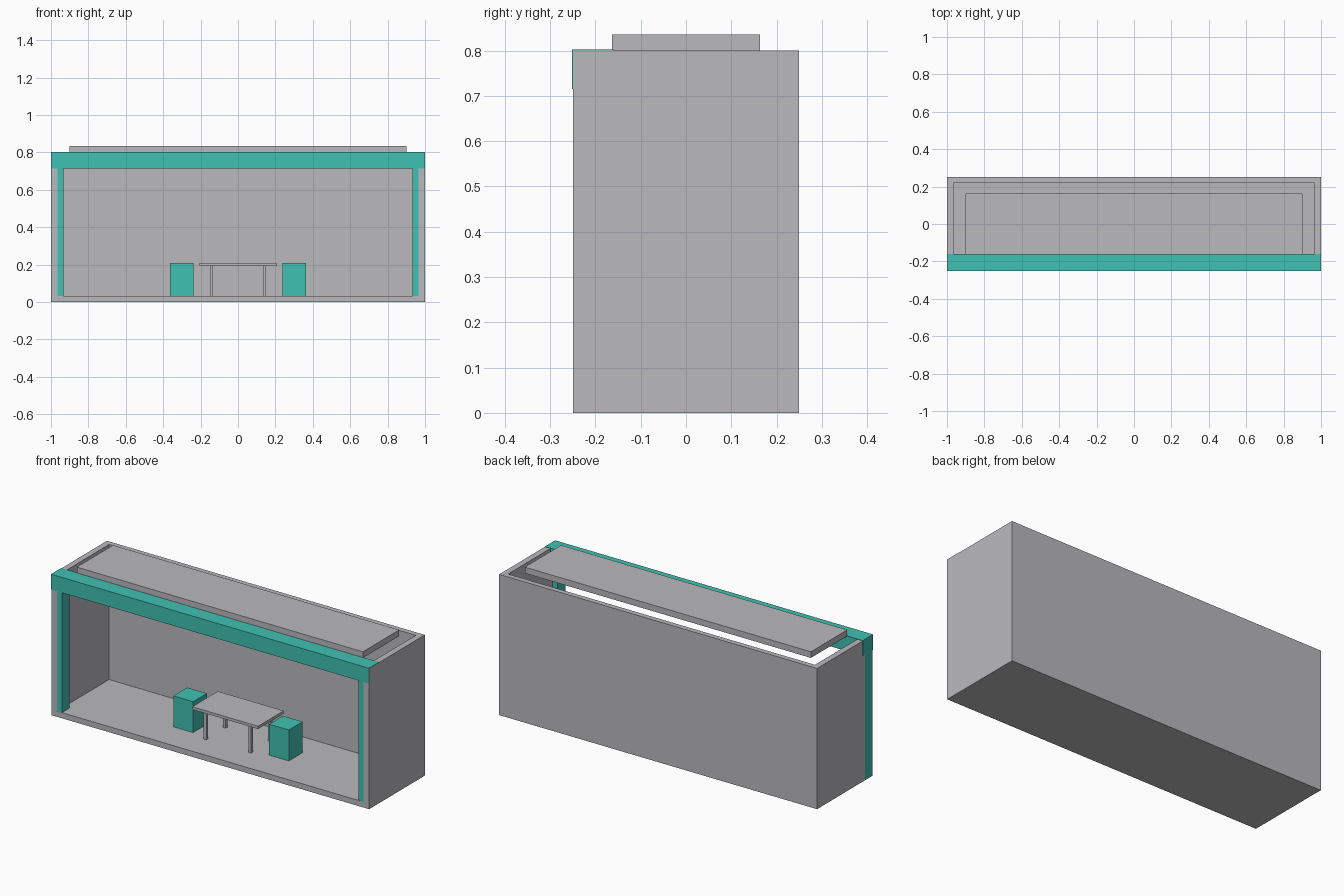
import bpy
import bmesh
from mathutils import Vector

cube = bpy.data.objects.get("Cube")
if cube:
    bpy.data.objects.remove(cube, do_unlink=True)


def make_material(name, color):
    mat = bpy.data.materials.new(name)
    mat.use_nodes = True
    mat.diffuse_color = color
    mat.node_tree.nodes["Principled BSDF"].inputs["Base Color"].default_value = color
    return mat


GREY = make_material("light_grey", (0.49, 0.49, 0.515, 1))
TEAL = make_material("teal", (0.051, 0.533, 0.445, 1))


def box(name, mat, x, y, z):
    """Axis-aligned box from (min, max) ranges."""
    lo, hi = (Vector(c) for c in zip(x, y, z))
    bm = bmesh.new()
    bmesh.ops.create_cube(bm, size=1)
    for v in bm.verts:
        v.co = (lo + hi) / 2 + v.co * (hi - lo)
    mesh = bpy.data.meshes.new(name)
    bm.to_mesh(mesh)
    bm.free()
    mesh.materials.append(mat)
    obj = bpy.data.objects.new(name, mesh)
    bpy.context.collection.objects.link(obj)
    return obj


FRONT, BACK = -0.25, 0.25
TOP, FLOOR = 0.8, 0.032
WALL = 0.035
GAP = 0.0006  # keeps flush faces from overlapping

# Shell: floor, back wall and side walls
box("floor", GREY, (-1 + GAP, 1), (FRONT, BACK), (0, FLOOR))
box("back_wall", GREY, (-1, 1), (BACK - 0.03, BACK), (0, TOP))
box("right_wall", GREY, (-1 + GAP, -1 + WALL), (FRONT, BACK), (0, TOP))
box("left_wall", GREY, (1 - WALL, 1), (FRONT, BACK), (0, TOP))

# Front corner posts and fascia
post_y, post_z = (FRONT + GAP, FRONT + 0.07), (GAP, TOP - GAP)
box("right_post", TEAL, (-1, -0.933), post_y, post_z)
box("left_post", TEAL, (0.933, 1 - GAP), post_y, post_z)
box("fascia", TEAL, (-1, 1 - GAP), (FRONT - 0.002, -0.16), (0.715, TOP + 0.002))

# Roof panel
box("roof_panel", GREY, (-0.9, 0.9), (-0.163, 0.163), (TOP, 0.835))

# Table
box("table_top", GREY, (-0.207, 0.207), (-0.115, 0.115), (0.192, 0.208))
for side, sx in (("right", -1), ("left", 1)):
    for end, sy in (("front", -1), ("back", 1)):
        cx, cy, r = sx * 0.141, sy * 0.087, 0.0085
        box(f"table_leg_{end}_{side}", GREY,
            (cx - r, cx + r), (cy - r, cy + r), (FLOOR, 0.192))

    # Seat cubes
    cx = sx * 0.301
    box(f"seat_{side}", TEAL, (cx - 0.062, cx + 0.062), (-0.062, 0.062), (FLOOR, 0.208))
